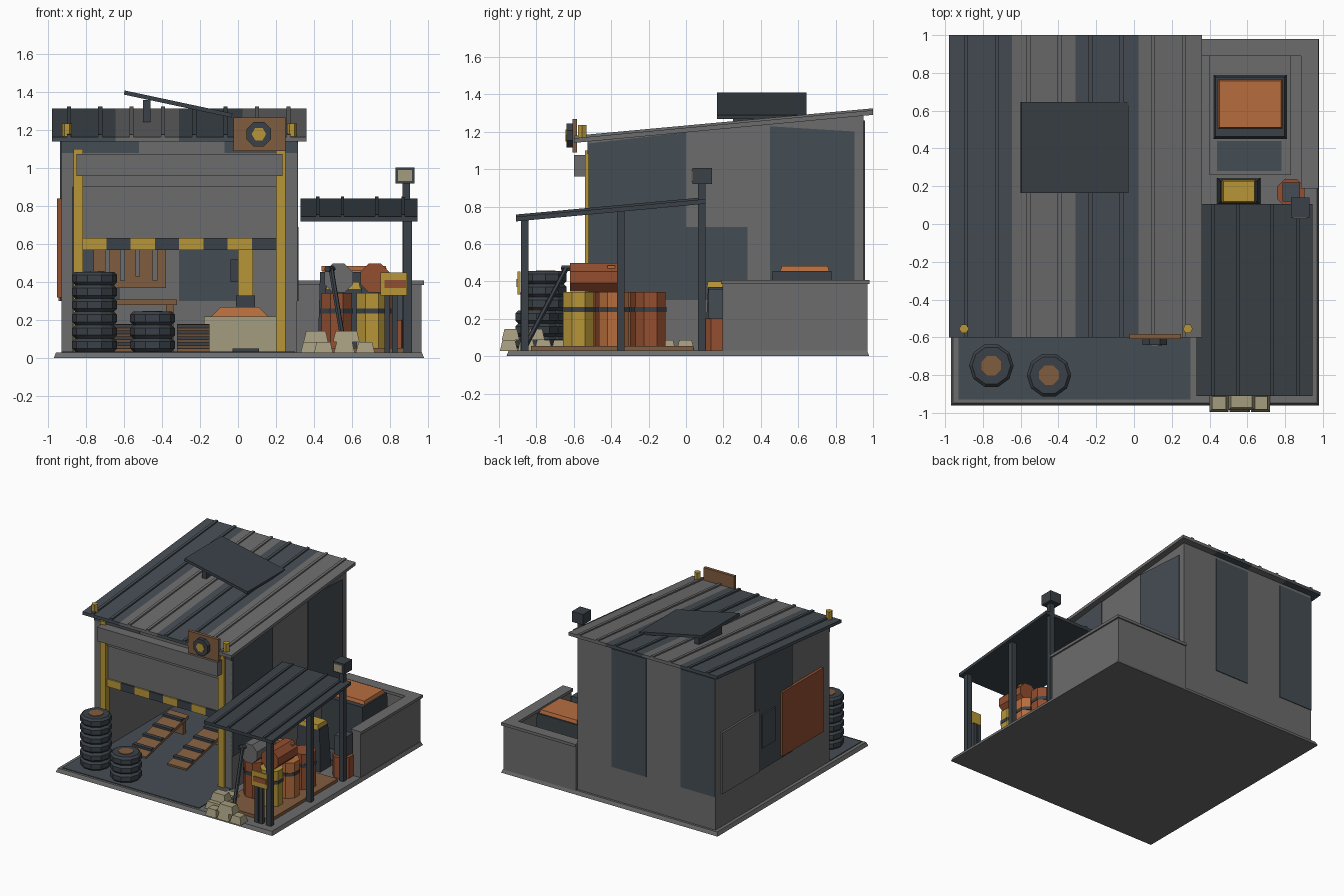
import bpy, bmesh, math
from mathutils import Vector, Matrix


def mat(name, r, g, b):
    m = bpy.data.materials.new(name)
    lin = [((c / 255 + 0.055) / 1.055) ** 2.4 for c in (r, g, b)]
    m.diffuse_color = (*lin, 1)
    return m


GRAY = mat("concrete gray", 108, 108, 108)
DARK = mat("slate", 69, 77, 83)
COAL = mat("charcoal", 58, 65, 71)
YEL = mat("yellow", 183, 150, 56)
RUST = mat("rust", 146, 78, 48)
ORG = mat("orange", 182, 109, 62)
BRN = mat("brown", 128, 92, 62)
BEI = mat("beige", 164, 156, 126)


def finish(name, bm, m):
    bmesh.ops.recalc_face_normals(bm, faces=bm.faces)
    me = bpy.data.meshes.new(name)
    bm.to_mesh(me)
    bm.free()
    me.materials.append(m)
    o = bpy.data.objects.new(name, me)
    bpy.context.collection.objects.link(o)
    return o


def block(name, x0, x1, y0, y1, z0, z1, m, taper=0.0):
    """Box; z0 / z1 may be (front, back) pairs for slopes; taper insets the top."""
    a = z0 if isinstance(z0, tuple) else (z0, z0)
    b = z1 if isinstance(z1, tuple) else (z1, z1)
    bm = bmesh.new()
    lo = [bm.verts.new(p) for p in ((x0, y0, a[0]), (x1, y0, a[0]), (x1, y1, a[1]), (x0, y1, a[1]))]
    t = taper
    hi = [bm.verts.new(p) for p in ((x0 + t, y0 + t, b[0]), (x1 - t, y0 + t, b[0]),
                                    (x1 - t, y1 - t, b[1]), (x0 + t, y1 - t, b[1]))]
    bm.faces.new(lo)
    bm.faces.new(hi)
    for i in range(4):
        j = (i + 1) % 4
        bm.faces.new((lo[i], lo[j], hi[j], hi[i]))
    return finish(name, bm, m)


def tube(name, p0, p1, r, m, n=8, r2=None):
    """Flat-sided cylinder between two points."""
    p0, p1 = Vector(p0), Vector(p1)
    d = p1 - p0
    bm = bmesh.new()
    rot = d.to_track_quat('Z', 'Y').to_matrix().to_4x4()
    bmesh.ops.create_cone(bm, cap_ends=True, segments=n, radius1=r, radius2=r if r2 is None else r2,
                          depth=d.length, matrix=Matrix.Translation((p0 + p1) / 2) @ rot @ Matrix.Rotation(math.pi / n, 4, 'Z'))
    return finish(name, bm, m)


def roof_z(y):
    return 1.14 + (y + 0.6) * 0.094


def canopy_z(y):
    return 0.72 + (y + 0.91) * 0.095


# base slab and garage floor
block("base_slab", -0.97, 0.98, -0.96, 0.98, 0, 0.03, GRAY, 0.012)
block("garage_floor", -0.93, 0.30, -0.93, 0.9, 0.025, 0.036, DARK)

# garage walls with sloped tops
for n, x in (("left_wall", -0.93), ("right_wall", 0.25)):
    block(n, x, x + 0.06, -0.52, 0.95, 0.02, (roof_z(-0.52), roof_z(0.95)), GRAY)
block("back_wall", -0.88, 0.26, 0.89, 0.95, 0.02, (roof_z(0.89), roof_z(0.95)), GRAY)
block("front_lintel", -0.88, 0.26, -0.52, -0.46, 0.9, roof_z(-0.5), GRAY)

# dark cladding panels
for x0 in (-0.31, -0.93):
    block("back_panel", x0, x0 + 0.31, 0.885, 0.956, 0.3, roof_z(0.9) - 0.02, DARK)
for y0, y1, z in ((-0.52, 0.0, 0.3), (0.45, 0.9, 0.4)):
    block("right_panel", 0.30, 0.317, y0, y1, z, (roof_z(y0) - .01, roof_z(y1) - .08 * (y0 > 0)), DARK)
block("right_patch", 0.30, 0.318, 0.0, 0.33, 0.3, 0.69, DARK)
block("left_panel", -0.937, -0.92, -0.03, 0.45, 0.3, (roof_z(-0.03) - .01, roof_z(0.45) - .01), DARK)
block("left_rust_sheet", -0.953, -0.92, -0.41, 0.12, 0.32, 0.84, RUST)
block("left_gray_sheet", -0.945, -0.92, 0.4, 0.88, 0.3, 0.8, GRAY)
block("left_meter_box", -0.95, -0.92, 0.2, 0.37, 0.48, 0.75, DARK)
for x0, x1 in ((-0.93, -0.52), (-0.07, 0.31)):
    block("front_patch", x0, x1, -0.526, -0.51, 1.08, roof_z(-0.52), DARK)

# striped sloped roof with ribs
for i in range(4):
    x0 = -0.98 + 0.335 * i
    block("roof_sheet", x0, x0 + 0.335, -0.6, 1.0, (1.14, 1.29), (1.165, 1.315), GRAY if i % 2 else DARK)
for i in range(8):
    x = -0.89 + 0.165 * i
    block("roof_rib", x - 0.011, x + 0.011, -0.6, 1.0, (1.16, 1.31), (1.178, 1.325), GRAY if i in (2, 3, 6, 7) else DARK)

# tilted roof panel
p = block("roof_panel", -0.29, 0.29, -0.24, 0.24, -0.011, 0.011, COAL)
p.matrix_world = Matrix.Translation((-0.315, 0.405, 1.338)) @ Matrix.Rotation(0.21, 4, 'Y')
block("roof_panel_prop", -0.5, -0.46, 0.25, 0.55, 1.22, 1.36, COAL)

# shutter, shutter box, yellow posts and hazard strip
block("shutter_box", -0.85, 0.235, -0.6, -0.51, 0.96, 1.075, GRAY)
block("shutter", -0.83, 0.21, -0.51, -0.48, 0.62, 0.97, GRAY)
for x in (-0.865, 0.2):
    block("door_post", x, x + 0.05, -0.54, -0.49, 0.03, 1.1, YEL)
for i in range(8):
    x = -0.82 + 0.1275 * i
    block("hazard_stripe", x, x + 0.1275, -0.522, -0.475, 0.57, 0.632, COAL if i % 2 else YEL)

# round sign and roof lamps
block("sign_board", -0.025, 0.25, -0.608, -0.582, 1.09, 1.268, BRN)
tube("sign_ring", (0.11, -0.605, 1.18), (0.11, -0.64, 1.18), 0.07, COAL, 8)
tube("sign_centre", (0.11, -0.635, 1.18), (0.11, -0.645, 1.18), 0.038, YEL, 6)
for x in (-0.9, 0.285):
    tube("roof_lamp", (x, -0.555, 1.15), (x, -0.555, 1.235), 0.026, YEL, 6)

# interior: back board with tools, bench, ramps, lift, covered crate
block("tool_board", -0.76, -0.38, 0.86, 0.885, 0.37, 0.66, BRN)
for i, x in enumerate((-0.7, -0.62, -0.54, -0.45)):
    block("hung_tool", x, x + 0.025, 0.845, 0.862, 0.43 - 0.02 * (i % 2), 0.6, GRAY)
block("bench_top", -0.72, -0.32, 0.6, 0.87, 0.28, 0.31, BRN)
for x in (-0.7, -0.38):
    block("bench_leg", x, x + 0.04, 0.64, 0.84, 0.03, 0.28, BRN)
for x in (-0.6, -0.235):
    block("ramp", x - 0.085, x + 0.085, -0.45, 0.1, (0.035, 0.15), (0.05, 0.18), BRN)
    for k in range(4):
        y = -0.38 + 0.13 * k
        z = 0.05 + (y + 0.45) * 0.236
        block("ramp_slat", x - 0.085, x + 0.085, y, y + 0.035, z, z + 0.018, COAL)
    block("ramp_foot", x - 0.07, x + 0.07, 0.05, 0.09, 0.03, 0.15, BRN)
block("lift_column", 0.0, 0.08, 0.55, 0.63, 0.03, 0.95, YEL)
block("lift_bracket", -0.01, 0.09, 0.46, 0.64, 0.25, 0.33, COAL)
block("crate", -0.18, 0.2, 0.15, 0.5, 0.03, 0.22, BEI)
block("crate_cover", -0.14, 0.16, 0.2, 0.48, 0.22, 0.27, ORG, 0.05)
block("floor_plate", -0.03, 0.11, 0.08, 0.14, 0.03, 0.05, COAL)
block("wall_box", -0.04, 0.0, 0.85, 0.89, 0.4, 0.52, COAL)


# tyre stacks: each tyre bulges in the middle
def tyres(x, y, count):
    for k in range(count):
        z = 0.035 + 0.07 * k
        for a, b, r, s in ((0, .016, .102, .118), (.016, .054, .118, .118), (.054, .07, .118, .102)):
            tube("tyre", (x, y, z + a), (x, y, z + b), r, COAL, 10, s)
    tube("tyre_hub", (x, y, z), (x, y, z + 0.074), 0.056, BRN, 8)


tyres(-0.755, -0.75, 6)
tyres(-0.45, -0.8, 3)

# canopy, posts and lamp mast
block("canopy", 0.33, 0.945, -0.91, 0.105, (0.72, 0.815), (0.745, 0.84), COAL)
for x in (0.42, 0.55, 0.73, 0.87):
    block("canopy_rib", x - 0.009, x + 0.009, -0.91, 0.105, (0.742, 0.837), (0.757, 0.85), COAL)
for y in (-0.863, -0.35):
    block("canopy_post", 0.87, 0.915, y - 0.02, y + 0.02, 0.025, canopy_z(y) + 0.01, COAL)
block("lamp_mast", 0.865, 0.905, 0.065, 0.105, 0.025, 0.93, COAL)
block("lamp_head", 0.83, 0.93, 0.035, 0.14, 0.92, 1.005, COAL)
block("lamp_glass", 0.843, 0.917, 0.028, 0.037, 0.933, 0.992, BEI)

# pallet and barrels
block("pallet", 0.4, 0.87, -0.83, 0.04, 0.025, 0.055, BRN)
for x, y, m in ((0.52, -0.52, RUST), (0.705, -0.575, YEL), (0.72, -0.385, ORG), (0.73, -0.19, RUST), (0.52, -0.33, RUST)):
    tube("barrel", (x, y, 0.05), (x, y, 0.342), 0.088, m, 8)
    tube("barrel_band", (x, y, 0.235), (x, y, 0.262), 0.092, COAL, 8)
for x, m in ((0.53, GRAY), (0.72, RUST)):
    tube("lying_barrel", (x, -0.62, 0.422), (x, -0.37, 0.422), 0.082, m, 8)
block("barrel_plank", 0.44, 0.78, -0.42, -0.38, 0.46, 0.485, ORG)

# leaning tool
tube("tool_shaft", (0.56, -0.86, 0.05), (0.49, -0.64, 0.47), 0.014, COAL, 6)
tube("tool_head", (0.47, -0.66, 0.47), (0.51, -0.59, 0.47), 0.018, COAL, 6)

# yard warning sign
s = block("yard_sign", 0.75, 0.89, -0.9, -0.885, 0.33, 0.452, YEL)
block("yard_sign_bar", 0.77, 0.885, -0.905, -0.895, 0.37, 0.412, RUST)
for x in (0.77, 0.81):
    block("yard_sign_leg", x, x + 0.03, -0.885, -0.86, 0.025, 0.34, COAL)

# sandbag pile around the canopy corner
for x, y, z, w in ((0.45, -0.945, 0, 0.1), (0.56, -0.945, 0, 0.11), (0.67, -0.945, 0, 0.1), (0.57, -0.935, 1, 0.14),
                   (0.4, -0.85, 0, 0.14), (0.4, -0.76, 0, 0.14), (0.4, -0.67, 0, 0.12), (0.41, -0.8, 1, 0.13),
                   (0.4, -0.1, 0, 0.12), (0.4, 0.0, 0, 0.12)):
    z0 = 0.028 + 0.058 * z
    block("sandbag", x - w / 2, x + w / 2, y - 0.05, y + 0.045, z0, z0 + 0.058, BEI, 0.014)

# rear yard wall with coping
block("yard_right_wall", 0.895, 0.965, 0.195, 0.97, 0.02, 0.385, GRAY)
block("yard_back_wall", 0.31, 0.965, 0.9, 0.97, 0.02, 0.385, GRAY)
block("yard_right_cap", 0.885, 0.978, 0.187, 0.98, 0.385, 0.408, GRAY)
block("yard_back_cap", 0.31, 0.978, 0.89, 0.98, 0.385, 0.408, GRAY)
block("yard_floor", 0.4, 0.83, 0.26, 0.89, 0.025, 0.05, GRAY)

# skip, hatch, generator, drum
block("skip_body", 0.42, 0.81, 0.45, 0.79, 0.04, 0.455, COAL, 0.012)
block("skip_load", 0.44, 0.79, 0.5, 0.77, 0.44, 0.482, ORG, 0.012)
block("floor_hatch", 0.44, 0.78, 0.28, 0.44, 0.045, 0.056, DARK)
block("generator_body", 0.44, 0.67, 0.1, 0.245, 0.025, 0.37, COAL, 0.018)
block("generator_lid", 0.465, 0.645, 0.11, 0.235, 0.365, 0.4, YEL, 0.008)
tube("rust_drum", (0.83, 0.165, 0.025), (0.83, 0.165, 0.2), 0.08, RUST, 8)
block("drum_box", 0.785, 0.88, 0.12, 0.22, 0.2, 0.36, DARK)
